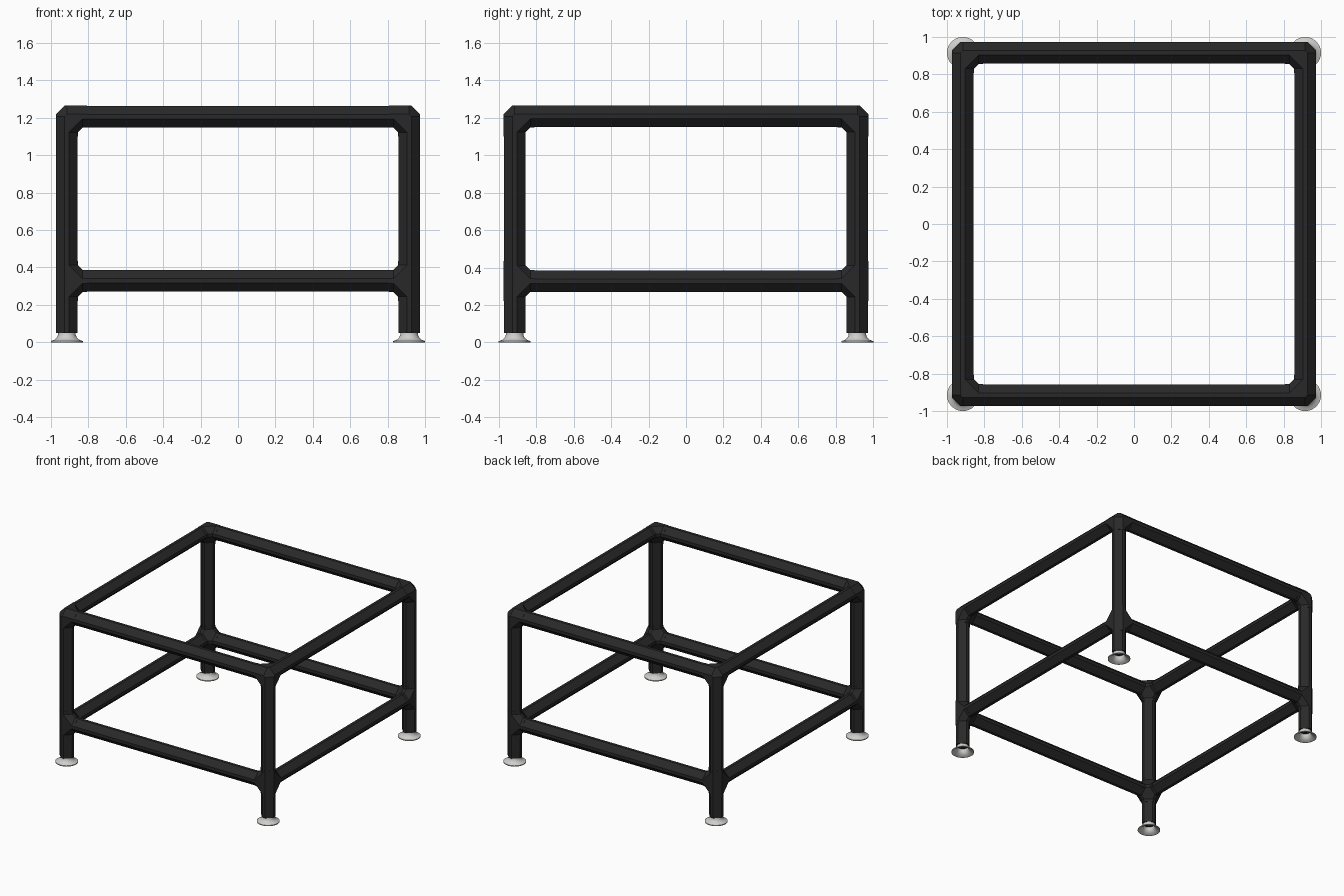
import bpy, bmesh, math
from mathutils import Vector

cube = bpy.data.objects.get("Cube")
if cube:
    bpy.data.objects.remove(cube, do_unlink=True)

POST = 0.915       # distance of leg axes from the centre
TOP, LOW = 1.207, 0.328
FOOT_H = 0.05
TIP, FLAT = 0.0575, 0.012   # tube section: square on its corner, tips trimmed
FILLET, SLEEVE = 0.084, 0.107


def material(name, rgb, rough):
    m = bpy.data.materials.new(name)
    m.use_nodes = True
    m.diffuse_color = (*rgb, 1)
    node = m.node_tree.nodes["Principled BSDF"]
    node.inputs["Base Color"].default_value = (*rgb, 1)
    node.inputs["Roughness"].default_value = rough
    return m


black = material("black_tube", (0.022, 0.022, 0.022), 0.6)
grey = material("light_grey_foot", (0.62, 0.62, 0.60), 0.5)


def make_object(name, bm, mat, smooth_angle=None):
    bmesh.ops.recalc_face_normals(bm, faces=bm.faces[:])
    mesh = bpy.data.meshes.new(name)
    bm.to_mesh(mesh)
    bm.free()
    mesh.materials.append(mat)
    ob = bpy.data.objects.new(name, mesh)
    bpy.context.collection.objects.link(ob)
    if smooth_angle:
        bpy.ops.object.select_all(action='DESELECT')
        ob.select_set(True)
        bpy.context.view_layer.objects.active = ob
        bpy.ops.object.shade_smooth_by_angle(angle=math.radians(smooth_angle))
    return ob


def ring(bm, centre, axis, scale=1.0):
    """Trimmed diamond section across the given axis."""
    verts = []
    for k in range(4):
        a = k * math.pi / 2
        for side in (-FLAT, FLAT):
            u = TIP * math.cos(a) - side * math.sin(a)
            v = TIP * math.sin(a) + side * math.cos(a)
            p = Vector(centre)
            p[(axis + 1) % 3] += u * scale
            p[(axis + 2) % 3] += v * scale
            verts.append(bm.verts.new(p))
    return verts


def prism(bm, start, end, axis, scale=1.0):
    a, b = ring(bm, start, axis, scale), ring(bm, end, axis, scale)
    n = len(a)
    for i in range(n):
        j = (i + 1) % n
        bm.faces.new((a[i], a[j], b[j], b[i]))
    bm.faces.new(a)
    bm.faces.new(b)


def tube(name, start, end, axis):
    bm = bmesh.new()
    prism(bm, start, end, axis)
    make_object(name, bm, black)


def joint(name, centre, arms):
    """Fitting whose arms are (axis, sign) pairs leaving the centre."""
    centre = Vector(centre)
    bm = bmesh.new()

    def along(axis, sign, dist):
        p = centre.copy()
        p[axis] += sign * dist
        return p

    for axis, sign in arms:
        ring(bm, centre, axis, 1.03)
        ring(bm, along(axis, sign, FILLET), axis, 1.03)
    bmesh.ops.remove_doubles(bm, verts=bm.verts[:], dist=1e-5)
    bmesh.ops.convex_hull(bm, input=bm.verts[:])
    loose = [v for v in bm.verts if not v.link_faces]
    bmesh.ops.delete(bm, geom=loose, context='VERTS')
    for axis, sign in arms:
        prism(bm, along(axis, sign, FILLET - 0.002),
              along(axis, sign, SLEEVE), axis, 1.03)
    make_object(name, bm, black, 25)


def foot(name, x, y):
    """Flared, hollow cup turned around the leg axis."""
    profile = [(0.038, 0.050), (0.046, 0.052), (0.047, 0.040), (0.053, 0.026),
               (0.066, 0.014), (0.085, 0.007), (0.085, 0.000), (0.078, 0.002),
               (0.060, 0.010), (0.046, 0.023), (0.040, 0.038), (0.038, 0.050)]
    bm = bmesh.new()
    pts = [bm.verts.new((x + r, y, z)) for r, z in profile]
    edges = [bm.edges.new(pair) for pair in zip(pts, pts[1:])]
    bmesh.ops.spin(bm, geom=pts + edges, cent=(x, y, 0), axis=(0, 0, 1),
                   angle=math.tau, steps=32)
    bmesh.ops.remove_doubles(bm, verts=bm.verts[:], dist=1e-5)
    make_object(name, bm, grey, 40)


# Legs, feet and fittings at the four corners
for sx, side in ((1, "left"), (-1, "right")):
    for sy, end in ((-1, "front"), (1, "back")):
        tag = f"{end}_{side}"
        x, y = sx * POST, sy * POST
        tube(f"leg_{tag}", (x, y, FOOT_H), (x, y, TOP), 2)
        foot(f"foot_{tag}", x, y)
        inward = [(0, -sx), (1, -sy)]
        joint(f"top_corner_joint_{tag}", (x, y, TOP), inward + [(2, -1)])
        joint(f"lower_tee_joint_{tag}", (x, y, LOW), inward + [(2, 1), (2, -1)])

# Upper and lower rails
for level, z in (("upper", TOP), ("lower", LOW)):
    for s, end, side in ((-1, "front", "right"), (1, "back", "left")):
        p = s * POST
        tube(f"{level}_rail_{end}", (-POST, p, z), (POST, p, z), 0)
        tube(f"{level}_rail_{side}", (p, -POST, z), (p, POST, z), 1)
